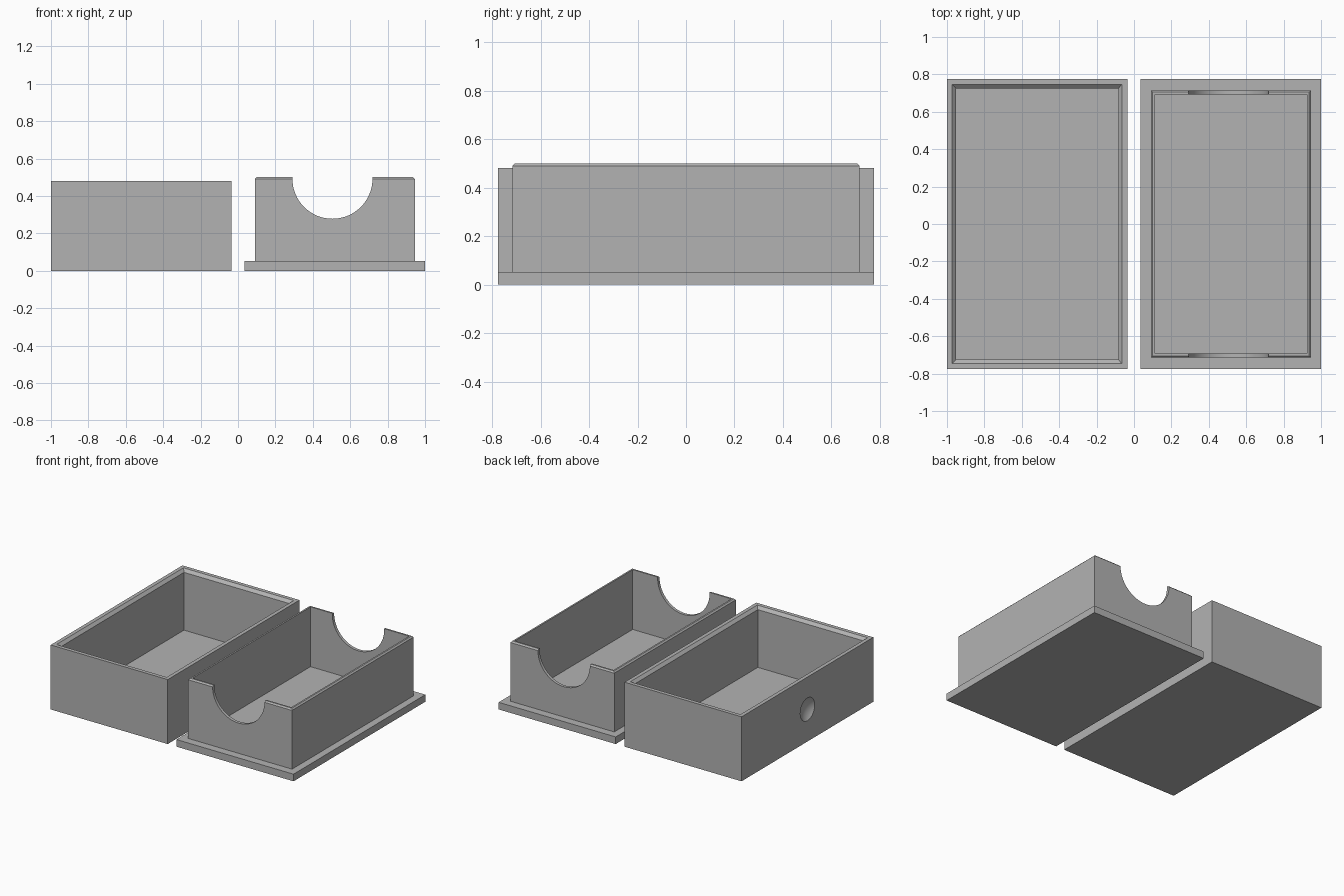
import bpy
import bmesh
from math import radians, pi
from mathutils import Matrix

if "Cube" in bpy.data.objects:
    bpy.data.objects.remove(bpy.data.objects["Cube"])

grey = bpy.data.materials.new("plain_grey")
grey.use_nodes = True
colour = (0.45, 0.45, 0.45, 1)
grey.diffuse_color = colour
grey.node_tree.nodes["Principled BSDF"].inputs["Base Color"].default_value = colour


def finish(name, bm):
    bmesh.ops.recalc_face_normals(bm, faces=bm.faces)
    mesh = bpy.data.meshes.new(name)
    bm.to_mesh(mesh)
    bm.free()
    mesh.materials.append(grey)
    obj = bpy.data.objects.new(name, mesh)
    bpy.context.collection.objects.link(obj)
    return obj


def tray(name, x, rings):
    """Closed shell through rectangles (half width, half length, height)."""
    bm = bmesh.new()
    loops = [[bm.verts.new((x + sx * w, sy * l, z))
              for sx, sy in ((-1, -1), (1, -1), (1, 1), (-1, 1))]
             for w, l, z in rings]
    for a, b in zip(loops, loops[1:]):
        for i in range(4):
            j = (i + 1) % 4
            bm.faces.new((a[i], a[j], b[j], b[i]))
    bm.faces.new(loops[0])
    bm.faces.new(loops[-1])
    return finish(name, bm)


def carve(obj, bm):
    """Subtract a cutter shape, then discard it."""
    cutter = finish("cutter", bm)
    cutter.hide_render = True
    mod = obj.modifiers.new("carve", 'BOOLEAN')
    mod.operation = 'DIFFERENCE'
    mod.solver = 'EXACT'
    mod.object = cutter
    bpy.ops.object.select_all(action='DESELECT')
    obj.select_set(True)
    bpy.context.view_layer.objects.active = obj
    bpy.ops.object.modifier_apply(modifier=mod.name)
    bpy.data.objects.remove(cutter)
    bpy.ops.object.shade_smooth_by_angle(angle=radians(25))


# Outer tray: plain walls with a bevelled inner rim
W, L = 0.482, 0.775
outer = tray("outer_tray", -1 + W, [
    (W, L, 0), (W, L, 0.48),
    (W - 0.028, L - 0.028, 0.48),
    (W - 0.048, L - 0.05, 0.46),
    (W - 0.048, L - 0.05, 0.03)])

# Round shallow dimple in the outer long side
radius, depth = 0.135, 0.03
bm = bmesh.new()
bmesh.ops.create_uvsphere(
    bm, u_segments=64, v_segments=48, radius=radius,
    matrix=Matrix.Translation((-1 - radius + depth, 0, 0.24))
    @ Matrix.Rotation(pi / 2, 4, 'Y'))
carve(outer, bm)

# Inner tray: base flange, thin walls, softened top edge
w, l, t = 0.428, 0.715, 0.022
inner = tray("inner_tray", 1 - W, [
    (W, L, 0), (W, L, 0.053), (w, l, 0.053), (w, l, 0.49),
    (w - 0.01, l - 0.01, 0.5),
    (w - t, l - t, 0.5), (w - t, l - t, 0.055)])

# Half-round finger notches through both end walls
bm = bmesh.new()
bmesh.ops.create_cone(
    bm, cap_ends=True, segments=64, radius1=0.214, radius2=0.214, depth=2,
    matrix=Matrix.Translation((0.505, 0, 0.492))
    @ Matrix.Rotation(pi / 2, 4, 'X'))
carve(inner, bm)
